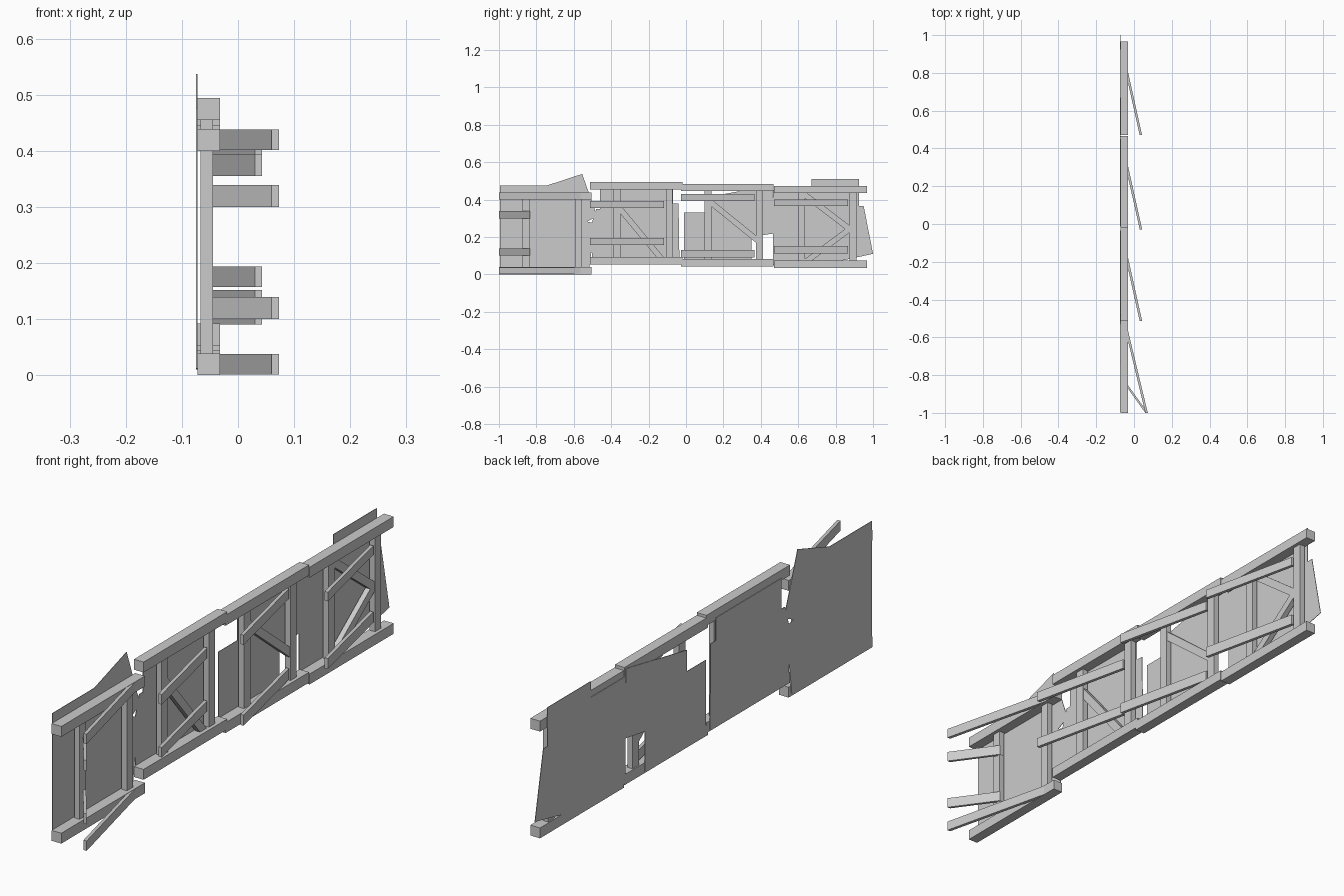
import bpy, bmesh
from mathutils import Vector

if "Cube" in bpy.data.objects:
    bpy.data.objects.remove(bpy.data.objects["Cube"])

wood = bpy.data.materials.new("grey")
wood.diffuse_color = (0.6, 0.6, 0.6, 1)
wood.use_nodes = True
wood.node_tree.nodes["Principled BSDF"].inputs["Base Color"].default_value = wood.diffuse_color


def prism(name, pts, axis, lo, hi):
    """Extrude a 2D outline: axis 'x' takes (y, z) points, axis 'z' takes (x, y) points."""
    bm = bmesh.new()
    make = (lambda p, h: (h, p[0], p[1])) if axis == 'x' else (lambda p, h: (p[0], p[1], h))
    face = bm.faces.new([bm.verts.new(make(p, lo)) for p in pts])
    ext = bmesh.ops.extrude_face_region(bm, geom=[face])
    step = Vector(make((0, 0), hi - lo))
    bmesh.ops.translate(bm, vec=step,
                        verts=[v for v in ext["geom"] if isinstance(v, bmesh.types.BMVert)])
    bmesh.ops.recalc_face_normals(bm, faces=bm.faces)
    me = bpy.data.meshes.new(name)
    bm.to_mesh(me)
    bm.free()
    me.materials.append(wood)
    ob = bpy.data.objects.new(name, me)
    bpy.context.collection.objects.link(ob)
    return ob


def block(name, x0, x1, y0, y1, z0, z1):
    prism(name, [(y0, z0), (y1, z0), (y1, z1), (y0, z1)], 'x', x0, x1)


def brace(name, a, b, width=0.03):
    """Diagonal board lying in the plane of the frame."""
    a, b = Vector(a), Vector(b)
    d = (b - a).normalized()
    n = Vector((-d.y, d.x)) * width / 2
    prism(name, [a + n, a - n, b - n, b + n], 'x', -0.067, -0.047)


def prop(name, tip_x, tip_y, root_x, root_y, z0, z1, w=0.013):
    """Slanted strut, end cut square to the frame."""
    prism(name, [(tip_x, tip_y), (tip_x - w, tip_y), (root_x - w, root_y), (root_x, root_y)],
          'z', z0, z1)


# Each section: start, end, bottom rail z, top rail z, post starts, prop heights, diagonals, sheet outline
sections = [
    dict(y=(-1.0, -0.505), z=(0.0, 0.40), posts=(-0.873, -0.593), props=[], braces=[],
         sheet=[(-.995, .012), (-.995, .475), (-.745, .475), (-.555, .537), (-.475, .31),
                (-.53, .283), (-.487, .272), (-.52, .01)]),
    dict(y=(-0.513, -0.018), z=(0.053, 0.455), posts=(-0.388, -0.108),
         props=[(.157, .194), (.355, .393)], braces=[((-.365, .365), (-.12, .07))],
         sheet=[(-.50, .07), (-.515, .24), (-.48, .35), (-.46, .35), (-.46, .465), (-.07, .465),
                (-.07, .38), (-.04, .38), (-.035, .06)]),
    dict(y=(-0.028, 0.467), z=(0.043, 0.445), posts=(0.10, 0.375),
         props=[(.09, .13), (.393, .43)], braces=[((.12, .395), (.385, .18))],
         sheet=[(-.012, .05), (-.012, .33), (.10, .33), (.10, .41), (.46, .478), (.475, .22),
                (.35, .20), (.35, .05)]),
    dict(y=(0.47, 0.967), z=(0.035, 0.435), posts=(0.60, 0.875),
         props=[(.112, .152), (.366, .40)],
         braces=[((.63, .43), (.885, .235)), ((.63, .06), (.885, .25))],
         sheet=[(.465, .05), (.465, .45), (.67, .45), (.67, .51), (.925, .51), (.925, .365),
                (.95, .365), (1.0, .11), (.79, .065)]),
]

for i, s in enumerate(sections, 1):
    (y0, y1), (zb, zt) = s["y"], s["z"]
    # Rails and posts of the frame
    block(f"bottom_rail_{i}", -0.072, -0.032, y0, y1, zb, zb + 0.039)
    block(f"top_rail_{i}", -0.072, -0.032, y0, y1, zt, zt + 0.039)
    for k, p in enumerate(s["posts"], 1):
        block(f"post_{i}_{k}", -0.067, -0.045, p, p + 0.037, zb + 0.035, zt + 0.003)
    # Diagonal boards
    for k, (a, b) in enumerate(s["braces"], 1):
        brace(f"diagonal_{i}_{k}", a, b)
    # Angled struts
    for k, (a, b) in enumerate(s["props"], 1):
        prop(f"strut_{i}_{k}", 0.043, y0, -0.045, y0 + 0.395, a, b)
    # Broken sheet on the back
    prism(f"sheet_{i}", s["sheet"], 'x', -0.0745, -0.0725)

# Long and short struts of the end section
for k, z in enumerate((0.0, 0.40), 1):
    prop(f"long_strut_{k}", 0.073, -1.0, -0.04, -0.53, z + 0.001, z + 0.038)
for k, z in enumerate((0.10, 0.30), 1):
    prop(f"short_strut_{k}", 0.073, -1.0, -0.045, -0.835, z, z + 0.039)
